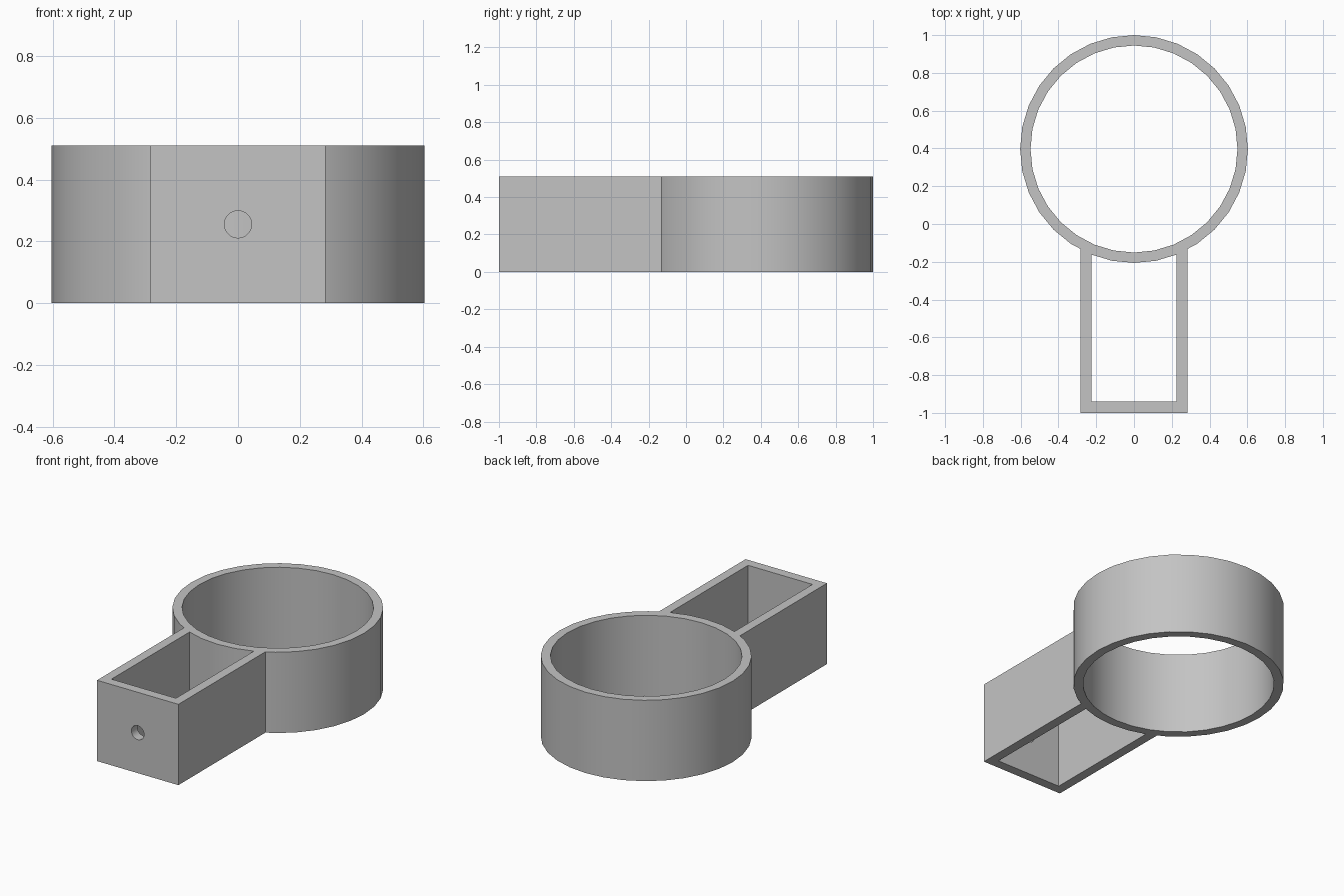
import bpy
import bmesh
from math import sin, cos, tau, pi
from mathutils import Matrix

default = bpy.data.objects.get("Cube")
if default:
    bpy.data.objects.remove(default, do_unlink=True)

HEIGHT = 0.51
RING_Y, RING_OUTER, RING_INNER = 0.397, 0.603, 0.548
ARM_OUTER, ARM_INNER = 0.284, 0.225
ARM_FRONT, POCKET_FRONT, ARM_END = -1.0, -0.94, -0.12
HOLE_RADIUS = 0.044
SIDES = 32

grey = bpy.data.materials.new("plain grey")
grey.use_nodes = True
colour = (0.55, 0.55, 0.55, 1)
grey.diffuse_color = colour
grey.node_tree.nodes["Principled BSDF"].inputs["Base Color"].default_value = colour


def add_object(name, bm):
    bmesh.ops.recalc_face_normals(bm, faces=bm.faces)
    mesh = bpy.data.meshes.new(name)
    bm.to_mesh(mesh)
    bm.free()
    mesh.materials.append(grey)
    obj = bpy.data.objects.new(name, mesh)
    bpy.context.collection.objects.link(obj)
    return obj


def combine(target, other, operation):
    """Apply a boolean to target and remove the other object."""
    mod = target.modifiers.new(operation.lower(), "BOOLEAN")
    mod.operation, mod.solver, mod.object = operation, "EXACT", other
    bpy.context.view_layer.objects.active = target
    bpy.ops.object.modifier_apply(modifier=mod.name)
    bpy.data.objects.remove(other, do_unlink=True)


# Round open collar: a wall strip per side, closed into a loop
bm = bmesh.new()
loops = []
for i in range(SIDES):
    a = tau * i / SIDES
    loops.append([bm.verts.new((r * cos(a), RING_Y + r * sin(a), z))
                  for r, z in ((RING_OUTER, 0), (RING_OUTER, HEIGHT),
                               (RING_INNER, HEIGHT), (RING_INNER, 0))])
for i in range(SIDES):
    here, after = loops[i], loops[(i + 1) % SIDES]
    for k in range(4):
        n = (k + 1) % 4
        bm.faces.new((here[k], after[k], after[n], here[n]))
holder = add_object("ring_holder", bm)

# U-shaped arm, its ends buried in the collar wall
bm = bmesh.new()
half = [(ARM_INNER, POCKET_FRONT), (ARM_INNER, ARM_END),
        (ARM_OUTER, ARM_END), (ARM_OUTER, ARM_FRONT)]
outline = half + [(-x, y) for x, y in reversed(half)]
base = bm.faces.new([bm.verts.new((x, y, 0)) for x, y in outline])
top = bmesh.ops.extrude_face_region(bm, geom=[base])["geom"]
bmesh.ops.translate(bm, vec=(0, 0, HEIGHT),
                    verts=[v for v in top if isinstance(v, bmesh.types.BMVert)])
arm = add_object("arm", bm)

# Screw hole through the front wall
bm = bmesh.new()
place = Matrix.Translation((0, ARM_FRONT, HEIGHT / 2)) @ Matrix.Rotation(pi / 2, 4, "X")
bmesh.ops.create_cone(bm, cap_ends=True, segments=SIDES, radius1=HOLE_RADIUS,
                      radius2=HOLE_RADIUS, depth=0.3, matrix=place)
drill = add_object("drill", bm)
drill.hide_render = True

combine(arm, drill, "DIFFERENCE")
combine(holder, arm, "UNION")

# Smooth curved walls, crisp corners
bpy.ops.object.select_all(action="DESELECT")
holder.select_set(True)
bpy.context.view_layer.objects.active = holder
bpy.ops.object.shade_smooth_by_angle(angle=pi / 6)
